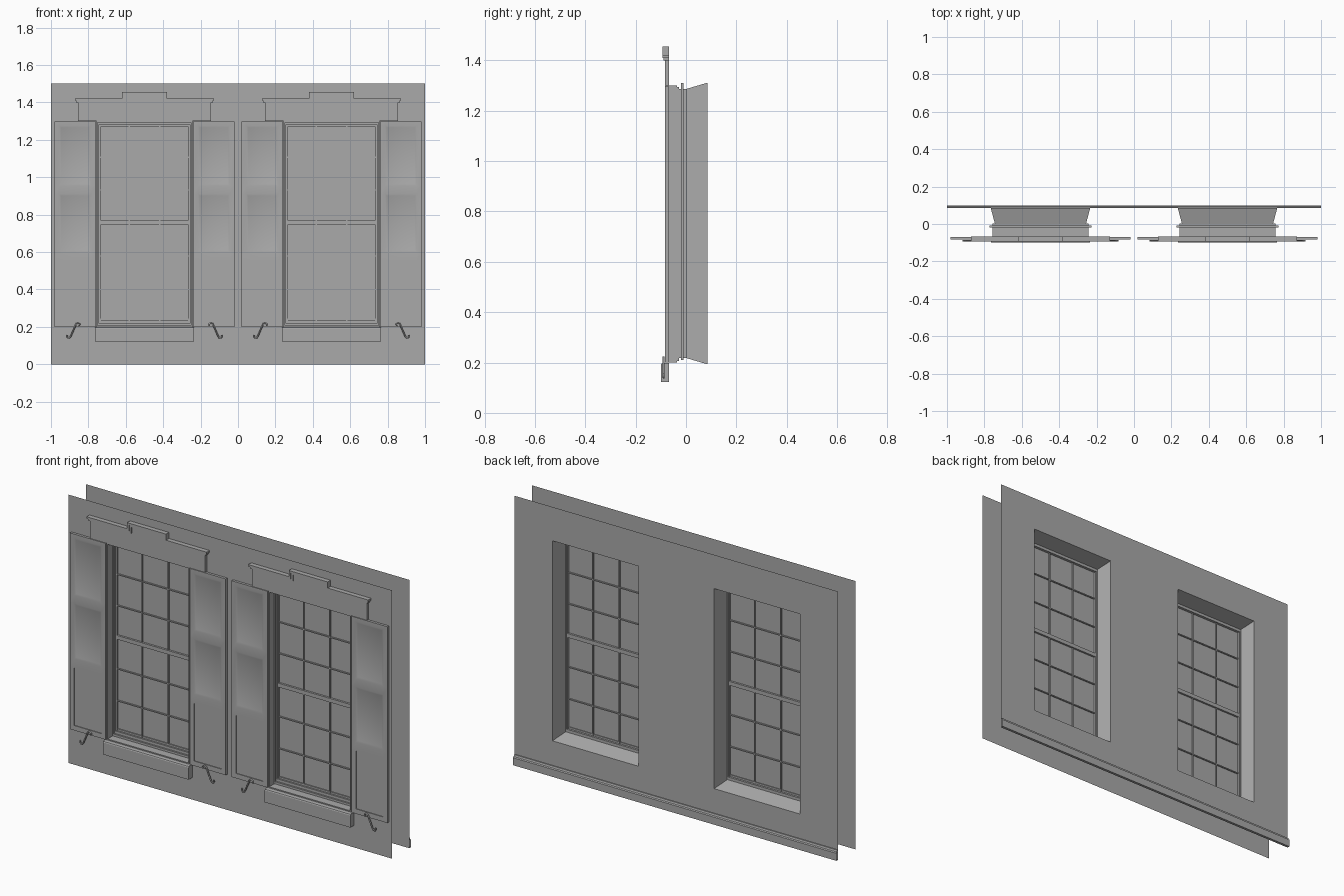
import bpy
import bmesh
from mathutils import Vector

if "Cube" in bpy.data.objects:
    bpy.data.objects.remove(bpy.data.objects["Cube"], do_unlink=True)

GREY = (0.4, 0.4, 0.4, 1.0)
mat = bpy.data.materials.new("plain grey")
mat.use_nodes = True
mat.diffuse_color = GREY
mat.node_tree.nodes["Principled BSDF"].inputs["Base Color"].default_value = GREY

WALL_Y, BACK_Y = -0.068, 0.085
BOTTOM, TOP = 0.2, 1.3
HALF = 0.256          # half width of a window opening


def finish(name, bm, smooth=False):
    bmesh.ops.remove_doubles(bm, verts=bm.verts, dist=1e-5)
    bmesh.ops.recalc_face_normals(bm, faces=bm.faces)
    mesh = bpy.data.meshes.new(name)
    bm.to_mesh(mesh)
    bm.free()
    mesh.materials.append(mat)
    if smooth:
        mesh.shade_smooth()
        mesh.set_sharp_from_angle(angle=0.52)
    obj = bpy.data.objects.new(name, mesh)
    bpy.context.scene.collection.objects.link(obj)
    return obj


def add_prism(bm, outline, y0, y1):
    """Extrude an (x, z) outline from y0 to y1."""
    face = bm.faces.new([bm.verts.new((x, y0, z)) for x, z in outline])
    ext = bmesh.ops.extrude_face_region(bm, geom=[face], use_keep_orig=True)
    verts = [g for g in ext["geom"] if isinstance(g, bmesh.types.BMVert)]
    bmesh.ops.translate(bm, verts=verts, vec=(0, y1 - y0, 0))


def add_box(bm, x0, x1, y0, y1, z0, z1):
    add_prism(bm, [(x0, z0), (x1, z0), (x1, z1), (x0, z1)], y0, y1)


def add_ring(bm, cx, half, z0, z1, t, y0, y1):
    """Rectangular frame with bars t wide."""
    for s in (-1, 1):
        a, b = sorted((cx + s * half, cx + s * (half - t)))
        add_box(bm, a, b, y0, y1, z0, z1)
    add_box(bm, cx - half + t, cx + half - t, y0, y1, z0, z0 + t)
    add_box(bm, cx - half + t, cx + half - t, y0, y1, z1 - t, z1)


def add_grid(bm, xs, zs, y, skip=lambda i, j: False):
    """Flat wall-like sheet of cells, leaving out the skipped ones."""
    v = [[bm.verts.new((x, y, z)) for z in zs] for x in xs]
    cells = {}
    for i in range(len(xs) - 1):
        for j in range(len(zs) - 1):
            if not skip(i, j):
                cells[i, j] = bm.faces.new(
                    (v[i][j], v[i + 1][j], v[i + 1][j + 1], v[i][j + 1]))
    return cells


def wall(name, half, z0, z1, y):
    bm = bmesh.new()
    xs = [-1, -0.5 - half, -0.5 + half, 0.5 - half, 0.5 + half, 1]
    add_grid(bm, xs, [0, z0, z1, 1.5], y, lambda i, j: j == 1 and i in (1, 3))
    loose = [v for v in bm.verts if not v.link_faces]
    bmesh.ops.delete(bm, geom=loose, context="VERTS")
    finish(name, bm)


# Thin outer and inner wall sheets with window openings
wall("outer_wall", HALF, BOTTOM, TOP, WALL_Y)
wall("inner_wall", 0.266, 0.193, 1.311, BACK_Y)

# Baseboard along the inner wall, open at its ends
bm = bmesh.new()
profile = [(BACK_Y, 0.056), (0.091, 0.056), (0.094, 0.046),
           (0.1, 0.042), (0.1, 0), (BACK_Y, 0)]
rows = [[bm.verts.new((x, y, z)) for y, z in profile] for x in (-1, 1)]
for k in range(len(profile) - 1):
    bm.faces.new((rows[0][k], rows[1][k], rows[1][k + 1], rows[0][k + 1]))
finish("baseboard", bm)


def shutter(name, cx):
    bm = bmesh.new()
    h = 0.111
    zs = [BOTTOM, 0.227, 0.55, 0.6, 0.91, 0.955, 1.275, 1.297]
    cells = add_grid(bm, [cx - h, cx - h + 0.027, cx + h - 0.027, cx + h], zs, -0.083)
    rim = [e for e in bm.edges if e.is_boundary]
    # Three sunken panels with sloping borders
    panels = [cells[1, j] for j in (1, 3, 5)]
    for p in panels:
        bmesh.ops.inset_individual(bm, faces=[p], thickness=0.014)
        bmesh.ops.translate(bm, verts=p.verts, vec=(0, 0.004, 0))
    # Sides and back
    ext = bmesh.ops.extrude_edge_only(bm, edges=rim)["geom"]
    bmesh.ops.translate(bm, verts=[g for g in ext if isinstance(g, bmesh.types.BMVert)],
                        vec=(0, WALL_Y - 0.001 + 0.083, 0))
    bmesh.ops.holes_fill(bm, edges=[e for e in bm.edges if e.is_boundary], sides=0)
    finish(name, bm, smooth=True)


def hook(name, cx, s):
    """Bent S-shaped holdback; s mirrors it."""
    path = [(0.034, 0.204), (0.036, 0.215), (0.028, 0.221), (0.017, 0.217),
            (0.012, 0.205), (-0.012, 0.15), (-0.018, 0.141),
            (-0.027, 0.14), (-0.032, 0.148), (-0.03, 0.156)]
    curve = bpy.data.curves.new(name, "CURVE")
    curve.dimensions = "3D"
    curve.bevel_depth = 0.0045
    curve.bevel_resolution = 1
    curve.use_fill_caps = True
    line = curve.splines.new("POLY")
    line.points.add(len(path) - 1)
    for point, (x, z) in zip(line.points, path):
        point.co = (cx + s * x, -0.089, z, 1)
    curve.materials.append(mat)
    obj = bpy.data.objects.new(name, curve)
    bpy.context.scene.collection.objects.link(obj)


def stepped(cx, wide, narrow, base, low, high):
    """Outline of a band with a raised middle."""
    right = [(wide, base), (wide, low), (narrow, low), (narrow, high)]
    return ([(cx + x, z) for x, z in right]
            + [(cx - x, z) for x, z in reversed(right)])


def window(side, cx):
    # Deep outer jamb, stop and wider sash track
    bm = bmesh.new()
    add_ring(bm, cx, HALF, BOTTOM, TOP, 0.006, -0.081, -0.035)
    add_ring(bm, cx, HALF, 0.207, 1.293, 0.012, -0.037, -0.028)
    add_ring(bm, cx, HALF, 0.218, 1.286, 0.016, -0.028, 0.002)
    add_ring(bm, cx, 0.273, 0.21, 1.31, 0.034, -0.019, -0.009)
    finish(side + "_window_frame", bm)

    # Two sashes, each with three by three panes
    bm = bmesh.new()
    half = 0.244
    for z0, z1 in ((0.222, 0.757), (0.757, 1.282)):
        add_ring(bm, cx, half, z0, z1, 0.011, -0.024, -0.002)
        for k in (1, 2):
            x = cx - half + 2 * half * k / 3
            z = z0 + (z1 - z0) * k / 3
            add_box(bm, x - 0.003, x + 0.003, -0.02, -0.006, z0, z1)
            add_box(bm, cx - half, cx + half, -0.02, -0.006, z - 0.003, z + 0.003)
    finish(side + "_window_sashes", bm)

    bm = bmesh.new()
    add_grid(bm, [cx - half, cx + half], [0.22, 1.284], -0.013)
    finish(side + "_window_panes", bm)

    # Flared lining towards the inner wall
    bm = bmesh.new()
    loops = []
    for w, z0, z1, y in ((0.243, 0.218, 1.286, 0.0), (0.266, 0.193, 1.311, BACK_Y)):
        loops.append([bm.verts.new((cx + x, y, z))
                      for x, z in ((-w, z0), (w, z0), (w, z1), (-w, z1))])
    for k in range(4):
        n = (k + 1) % 4
        bm.faces.new((loops[0][k], loops[0][n], loops[1][n], loops[1][k]))
    finish(side + "_window_lining", bm)

    # Sill with an eased front edge
    bm = bmesh.new()
    add_box(bm, cx - 0.265, cx + 0.265, -0.1, WALL_Y, 0.123, 0.198)
    edge = [e for e in bm.edges
            if all(v.co.y < -0.09 for v in e.verts) and all(v.co.z > 0.19 for v in e.verts)]
    bmesh.ops.bevel(bm, geom=edge, offset=0.008, segments=2, affect="EDGES", profile=0.5)
    finish(side + "_sill", bm)

    # Lintel board and its stepped cornice
    bm = bmesh.new()
    add_prism(bm, stepped(cx, 0.356, 0.11, TOP, 1.41, 1.44), -0.084, WALL_Y)
    finish(side + "_lintel", bm)
    for name, t, y in (("cornice_cap", 0.011, -0.094), ("cornice_bed", 0.022, -0.089)):
        bm = bmesh.new()
        w = 0.371 if t < 0.02 else 0.365
        for s in (-1, 1):
            a, b = sorted((cx + s * w, cx + s * (0.12 - t)))
            add_box(bm, a, b, y, WALL_Y, 1.421 - t, 1.421)
            a, b = sorted((cx + s * 0.12, cx + s * (0.12 - t)))
            add_box(bm, a, b, y, WALL_Y, 1.421, 1.455)
        add_box(bm, cx - 0.12 + t, cx + 0.12 - t, y, WALL_Y, 1.455 - t, 1.455)
        finish(side + "_" + name, bm)

    # Shutters and their holdbacks
    for label, s in (("right", -1), ("left", 1)):
        shutter(f"{side}_window_{label}_shutter", cx + s * 0.371)
        hook(f"{side}_window_{label}_holdback", cx + s * 0.382, -s)


window("right", -0.5)
window("left", 0.5)
